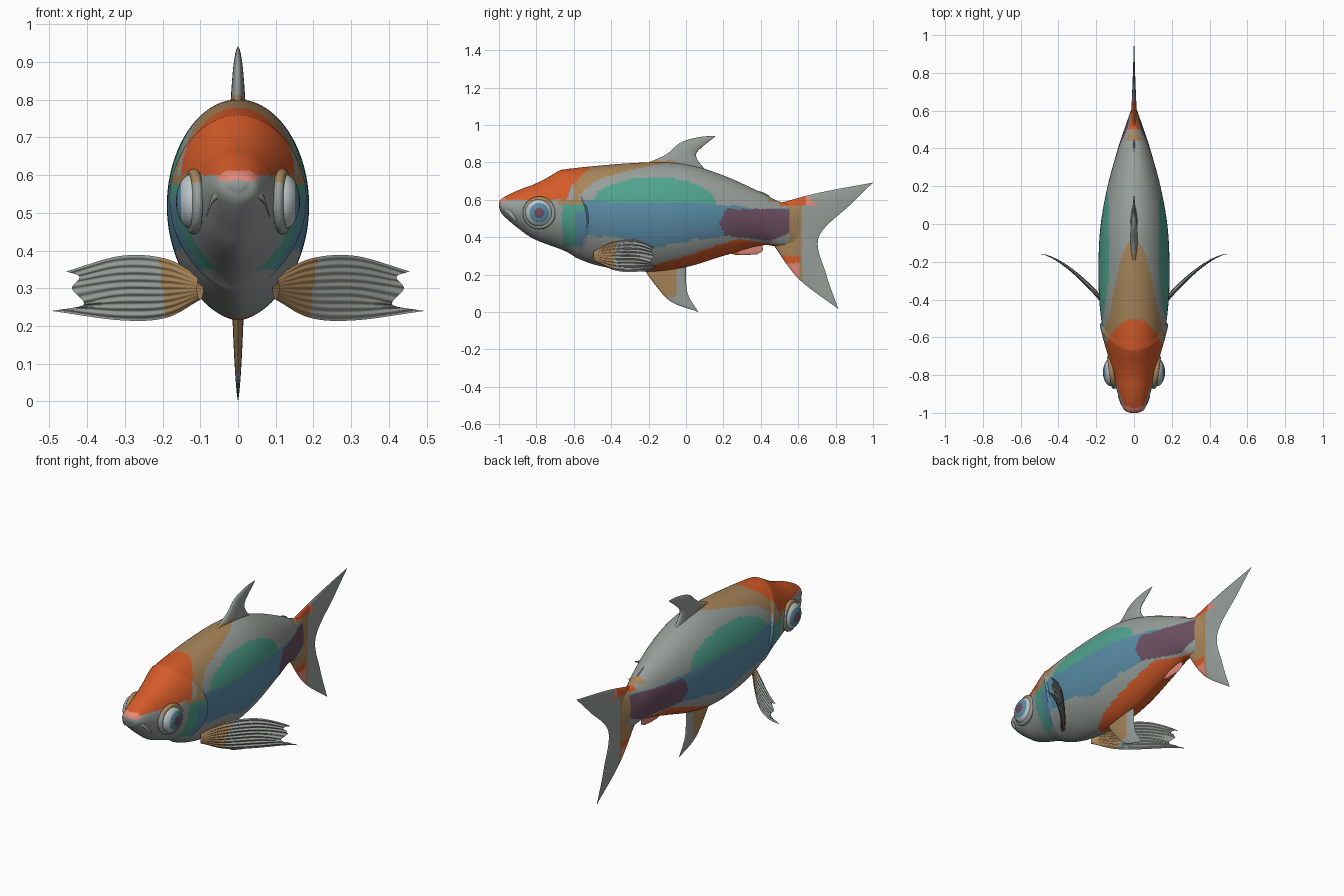
import bpy, bmesh, math
from mathutils import Vector

cube = bpy.data.objects.get("Cube")
if cube:
    bpy.data.objects.remove(cube)

COLOURS = {
    "grey": (.31, .345, .325), "orange": (.67, .105, .022), "tan": (.39, .235, .1),
    "green": (.08, .37, .27), "blue": (.1, .26, .38), "purple": (.15, .08, .12),
    "pink": (.78, .25, .19), "pale": (.5, .56, .57),
}
NAMES = list(COLOURS)
MATERIALS = []
for name, rgb in COLOURS.items():
    mat = bpy.data.materials.new(name + " skin")
    mat.use_nodes = True
    mat.diffuse_color = (*rgb, 1)
    shader = mat.node_tree.nodes["Principled BSDF"]
    shader.inputs["Base Color"].default_value = (*rgb, 1)
    shader.inputs["Roughness"].default_value = .6
    MATERIALS.append(mat)


def spline(points, t):
    """Smooth curve through the points, t from 0 to 1."""
    last = len(points) - 1
    i = min(int(t * last), last - 1)
    f = t * last - i
    pts = [Vector(p) for p in points]
    b, c = pts[i], pts[i + 1]
    a = pts[i - 1] if i else b * 2 - c
    d = pts[i + 2] if i + 2 <= last else c * 2 - b
    return (b * 2 + (c - a) * f + (a * 2 - b * 5 + c * 4 - d) * f ** 2
            + (b * 3 - a - c * 3 + d) * f ** 3) / 2


def level(line, y):
    """Height of a broken line at y."""
    for (y0, z0), (y1, z1) in zip(line, line[1:]):
        if y <= y1:
            return z0 + (z1 - z0) * max(0, (y - y0) / (y1 - y0))
    return line[-1][1]


def finish(name, bm, paint, sharp=50):
    """Weld, paint by rule and smooth shade."""
    bmesh.ops.remove_doubles(bm, verts=bm.verts, dist=.0002)
    bmesh.ops.recalc_face_normals(bm, faces=bm.faces)
    for face in bm.faces:
        face.material_index = NAMES.index(paint(face.calc_center_median()))
    mesh = bpy.data.meshes.new(name)
    bm.to_mesh(mesh)
    bm.free()
    for mat in MATERIALS:
        mesh.materials.append(mat)
    obj = bpy.data.objects.new(name, mesh)
    bpy.context.collection.objects.link(obj)
    bpy.ops.object.select_all(action="DESELECT")
    obj.select_set(True)
    bpy.context.view_layer.objects.active = obj
    bpy.ops.object.shade_smooth_by_angle(angle=math.radians(sharp))
    return obj


def skin(bm, rows, closed=False):
    grid = [[bm.verts.new(p) for p in row] for row in rows]
    for lower, upper in zip(grid, grid[1:]):
        n = len(lower)
        for j in range(n if closed else n - 1):
            k = (j + 1) % n
            bm.faces.new((lower[j], lower[k], upper[k], upper[j]))
    return grid


# Body: stations hold y, top, bottom and half width
STATIONS = [(-1, .59, .56, .02), (-.98, .61, .52, .055), (-.9, .65, .45, .085),
            (-.8, .685, .385, .112), (-.6, .745, .32, .158), (-.4, .78, .245, .184),
            (-.2, .8, .215, .188), (0, .79, .24, .176), (.2, .73, .3, .14),
            (.4, .64, .355, .085), (.5, .59, .35, .052), (.62, .57, .36, .01)]
BACK = [(-.6, .57), (-.55, .65), (-.46, .715), (-.25, .77), (-.05, .805)]
BELLY = [(-.28, .22), (0, .3), (.18, .36), (.28, .39), (.5, .36)]
FLANK_LOW = [(-.53, .41), (-.3, .39), (-.17, .34), (0, .38), (.2, .41), (.45, .38), (.55, .42)]
FLANK_HIGH = [(-.55, .6), (-.4, .585), (.15, .58), (.4, .55), (.56, .56)]


def gill_edge(z):
    return -.53 - 1.8 * (z - .48) ** 2


def paint_body(p):
    x, y, z = abs(p.x), p.y, p.z
    if y < -.965 and .585 < z < .612:
        return "pink"
    if z > .6 and y < -.5 - 6 * x * x:
        return "orange"
    if y > .5 and z > .565:
        return "orange"
    if y > .55 or (y > .44 and z > .59):
        return "tan"
    if -.6 < y < -.06 and z > level(BACK, y):
        return "tan"
    if -.28 < y < .5 and z < level(BELLY, y):
        return "orange"
    if y < gill_edge(z):
        if y > -.66 and .35 < z < .57:
            return "green" if y < -.59 or z > .54 else "blue"
        return "tan" if y > -.68 and .57 < z < .6 else "grey"
    if level(FLANK_LOW, y) < z < level(FLANK_HIGH, y):
        purple = .18 + abs(z - .47) * .4 < y and z < .55
        return "purple" if purple else "blue"
    if ((y + .17) / .33) ** 2 + ((z - .58) / .14) ** 2 < 1 and z > .56:
        return "green"
    return "grey"


def body_ring(t, count=112):
    y, top, bottom, width = spline(STATIONS, t)
    middle = bottom + .52 * (top - bottom)
    gill = max(0, (y + .68) / .15) if y < -.53 else 0
    ring = []
    for j in range(count):
        a = math.tau * j / count
        c, s = math.cos(a), math.sin(a)
        z = middle + s * ((top - middle) if s > 0 else (middle - bottom))
        x = math.copysign(abs(c) ** (1 if s > 0 else 1.2), c) * width
        x *= 1 + .07 * gill * abs(c)
        bend = 1.8 * (z - .48) ** 2 * max(0, 1 - abs(y + .53) / .3)
        ring.append((x, y - bend, z))
    return ring


bm = bmesh.new()
grid = skin(bm, [body_ring(i / 220) for i in range(221)], closed=True)
bm.faces.new(grid[0])
bm.faces.new(grid[-1])
finish("body", bm, paint_body)


# Fins: rows run from root to tip, each from leading to trailing edge
def fin(name, rows, thick, place, paint, across=40, along=28):
    bm = bmesh.new()
    for side in (1, -1):
        sheet = []
        for i in range(along + 1):
            u = i / along
            line = []
            for j in range(across + 1):
                v = j / across
                a, b = spline([spline(row, v) for row in rows], u)
                lens = math.sqrt(max(0, 1 - (2 * v - 1) ** 2)) * (1 - u) ** .7
                line.append(place(a, b, side * thick * lens, u, v))
            sheet.append(line)
        skin(bm, sheet)
    return finish(name, bm, paint, 70)


def upright(a, b, off, u, v):
    return (off, a, b)


def paint_tail(p):
    if p.z > .57 and p.y < .7 - (p.z - .57):
        return "pink" if p.y > .64 else "orange"
    if p.z < .3 and p.y < .61:
        return "pink" if p.z < .26 else "orange"
    return "tan" if p.y < .62 else "grey"


fin("dorsal_fin", [[(-.25, .78), (.13, .735)], [(-.11, .84), (.07, .8)],
                   [(-.03, .905), (.055, .845)], [(.07, .935), (.09, .885)],
                   [(.155, .942), (.156, .938)]],
    .022, upright, lambda p: "tan" if p.z < .81 and p.y < -.05 else "grey")
fin("tail_fin", [[(.46, .57), (.46, .47), (.46, .37)],
                 [(.7, .635), (.61, .47), (.6, .18)],
                 [(1, .692), (.88, .575), (.71, .4), (.75, .2), (.815, .015)]],
    .022, upright, paint_tail, 64, 48)
fin("pelvic_fin", [[(-.24, .25), (0, .26)], [(-.165, .145), (0, .17)],
                   [(-.08, .055), (.012, .09)], [(.06, .002), (.066, 0)]],
    .016, upright, lambda p: "tan" if p.y < -.05 and p.z > .08 else "grey")
fin("anal_fin", [[(.2, .33), (.4, .38)], [(.27, .305), (.41, .345)],
                 [(.38, .308), (.41, .325)]],
    .012, upright, lambda p: "pink" if p.y > .28 else "orange")
fin("back_finlet", [[(.34, .66), (.43, .6)], [(.41, .64), (.445, .605)],
                    [(.445, .622), (.447, .615)]],
    .008, upright, lambda p: "grey")

# Paired fins with fanned rays, and the eyes
for side, label in ((1, "left"), (-1, "right")):
    def sweep(a, b, off, u, v):
        y = -.16 - .3 * max(0, (.49 - a) / .37) ** 1.5
        ripple = .006 * math.sin(v * math.tau * 9) * min(1, 2 * u) * (1 - u * .5)
        return (side * (a - off * .6), y + off * .8 + ripple, b)

    fin(label + "_pectoral_fin",
        [[(.1, .27), (.1, .33)], [(.19, .222), (.19, .3), (.19, .378)],
         [(.31, .215), (.31, .3), (.31, .386)],
         [(.495, .24), (.42, .252), (.41, .265), (.44, .3), (.42, .33), (.455, .345)]],
        .014, sweep, lambda p: "tan" if abs(p.x) < .2 - .12 * (.3 - p.z) else "grey", 90, 36)

    def paint_eye(p):
        r = math.hypot(p.y + .785, p.z - .53)
        return "purple" if r < .03 else "blue" if r < .054 else "pale"

    bm = bmesh.new()
    bmesh.ops.create_uvsphere(bm, u_segments=40, v_segments=32, radius=.074)
    for v in bm.verts:
        x, y, z = v.co
        v.co = (side * (.12 + z * .6), -.785 + x, .53 + y)
    finish(label + "_eye", bm, paint_eye)

    # Raised socket rim
    bm = bmesh.new()
    loops = []
    for i in range(41):
        a = math.tau * i / 40
        loop = []
        for j in range(10):
            b = math.tau * j / 10
            r = .074 + .014 * math.cos(b)
            y = -.785 + r * math.cos(a)
            loop.append((side * (.118 + .15 * (y + .785) + .014 * math.sin(b)),
                         y, .53 + r * math.sin(a)))
        loops.append(loop)
    skin(bm, loops, closed=True)
    finish(label + "_eye_rim", bm, lambda p: "tan" if p.z > .58 else "grey")

# Lip arch around the mouth
LIP = [(-.085, -.91, .49), (-.06, -.955, .545), (0, -.985, .565), (.06, -.955, .545), (.085, -.91, .49)]
bm = bmesh.new()
tube = []
for i in range(33):
    centre = spline(LIP, i / 32)
    r = .014 * math.sin(math.pi * (i + 1) / 34) ** .5
    tube.append([centre + Vector((0, math.cos(b), math.sin(b))) * r
                 for b in [math.tau * j / 10 for j in range(10)]])
ends = skin(bm, tube, closed=True)
bm.faces.new(ends[0])
bm.faces.new(ends[-1])
finish("mouth_lip", bm, lambda p: "grey")
